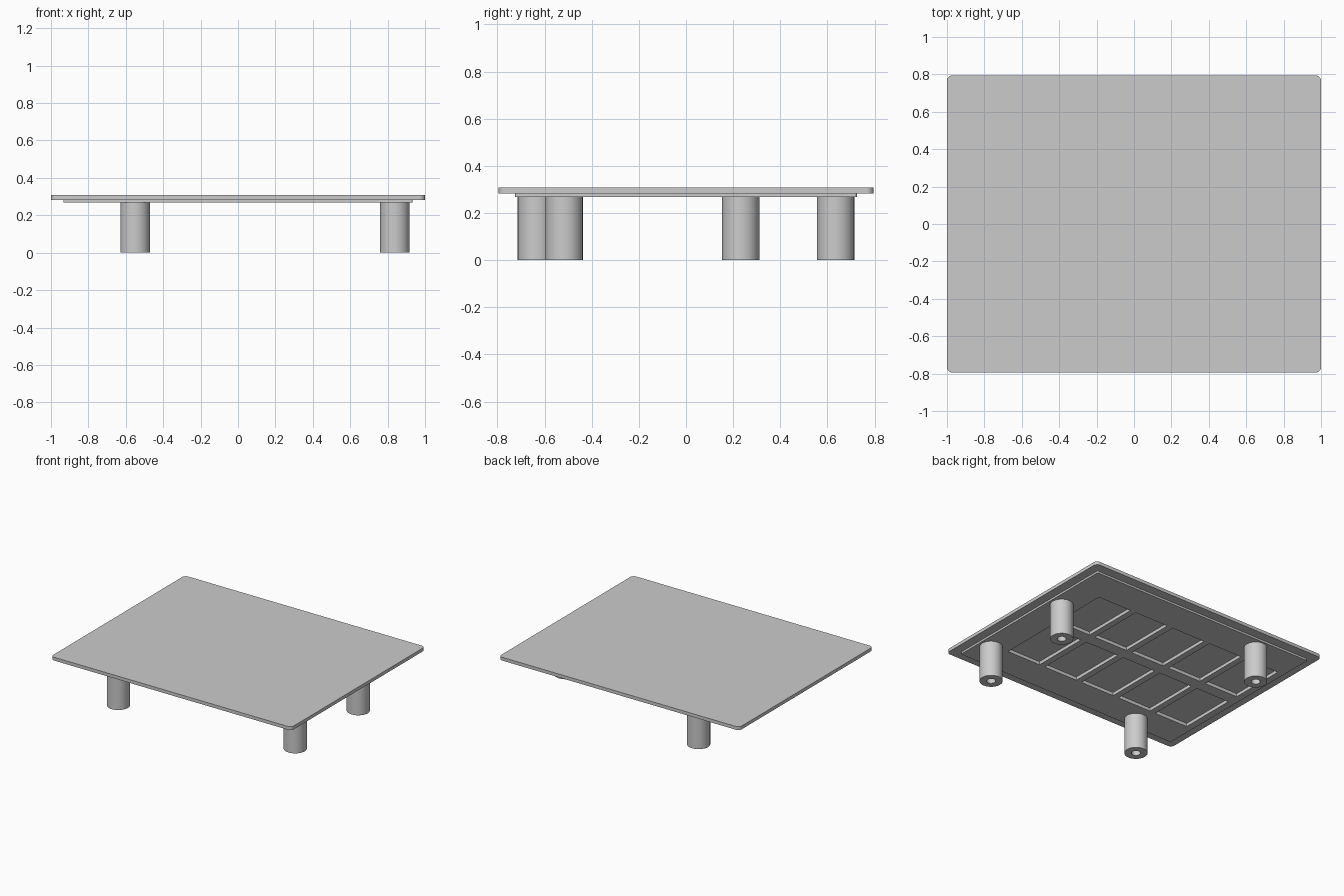
import bpy, bmesh, math
from mathutils import Vector

cube = bpy.data.objects.get("Cube")
if cube:
    bpy.data.objects.remove(cube, do_unlink=True)

grey = bpy.data.materials.new("light_grey")
grey.use_nodes = True
colour = (0.6, 0.6, 0.6, 1)
grey.diffuse_color = colour
grey.node_tree.nodes["Principled BSDF"].inputs["Base Color"].default_value = colour

LIP_Z, PLATE_Z, TOP_Z, POCKET_Z = 0.268, 0.283, 0.308, 0.292


def finish(name, bm):
    bmesh.ops.recalc_face_normals(bm, faces=bm.faces[:])
    mesh = bpy.data.meshes.new(name)
    bm.to_mesh(mesh)
    bm.free()
    mesh.materials.append(grey)
    ob = bpy.data.objects.new(name, mesh)
    bpy.context.collection.objects.link(ob)
    return ob


def add_box(bm, x0, x1, y0, y1, z0, z1):
    verts = bmesh.ops.create_cube(bm, size=1)["verts"]
    for v in verts:
        v.co = Vector((x1 if v.co.x > 0 else x0,
                       y1 if v.co.y > 0 else y0,
                       z1 if v.co.z > 0 else z0))


def slab(name, hx, hy, z0, z1, radius):
    """Flat board with rounded vertical corners."""
    bm = bmesh.new()
    add_box(bm, -hx, hx, -hy, hy, z0, z1)
    upright = [e for e in bm.edges if abs(e.verts[0].co.z - e.verts[1].co.z) > 1e-4]
    bmesh.ops.bevel(bm, geom=upright, offset=radius, segments=6,
                    profile=0.5, affect='EDGES')
    return finish(name, bm)


def smooth(ob):
    bpy.ops.object.select_all(action='DESELECT')
    ob.select_set(True)
    bpy.context.view_layer.objects.active = ob
    bpy.ops.object.shade_smooth_by_angle(angle=math.radians(30))


# Top board and the thinner step beneath it
top = slab("top_board", 1.0, 0.795, PLATE_Z, TOP_Z, 0.03)
under = slab("under_board", 0.933, 0.725, LIP_Z, PLATE_Z, 0.01)

# Two rows of five pockets sunk into the underside
bm = bmesh.new()
for i in range(5):
    x1 = 0.71 - i * 0.3275
    for y0, y1 in ((-0.49, -0.05), (0.04, 0.475)):
        add_box(bm, x1 - 0.28, x1, y0, y1, 0.2, POCKET_Z)
cutter = finish("pocket_cutter", bm)
cutter.hide_render = True
for ob in (top, under):
    mod = ob.modifiers.new("pockets", 'BOOLEAN')
    mod.operation, mod.solver, mod.object = 'DIFFERENCE', 'EXACT', cutter
    bpy.context.view_layer.update()
    graph = bpy.context.evaluated_depsgraph_get()
    cut = bpy.data.meshes.new_from_object(ob.evaluated_get(graph))
    ob.modifiers.clear()
    ob.data = cut
bpy.data.objects.remove(cutter, do_unlink=True)
smooth(top)

# Tubular legs, turned from a wall profile
OUTER, BORE = 0.079, 0.031
legs = {"front_left_leg": (0.838, -0.517), "back_left_leg": (0.838, 0.232),
        "front_right_leg": (-0.55, -0.635), "back_right_leg": (-0.55, 0.635)}
for name, (x, y) in legs.items():
    bm = bmesh.new()
    wall = [bm.verts.new((r, 0, z)) for r, z in
            ((BORE, LIP_Z), (BORE, 0), (OUTER, 0), (OUTER, LIP_Z))]
    edges = [bm.edges.new(pair) for pair in zip(wall, wall[1:])]
    bmesh.ops.spin(bm, geom=wall + edges, cent=(0, 0, 0), axis=(0, 0, 1),
                   angle=math.tau, steps=40)
    bmesh.ops.remove_doubles(bm, verts=bm.verts[:], dist=1e-4)
    leg = finish(name, bm)
    # recalculated normals of an open tube must face away from its wall
    outer = max(leg.data.polygons, key=lambda p: p.center.xy.length * (abs(p.normal.z) < 0.5))
    if outer.normal.xy.dot(outer.center.xy) < 0:
        leg.data.flip_normals()
    leg.location = (x, y, 0)
    smooth(leg)
